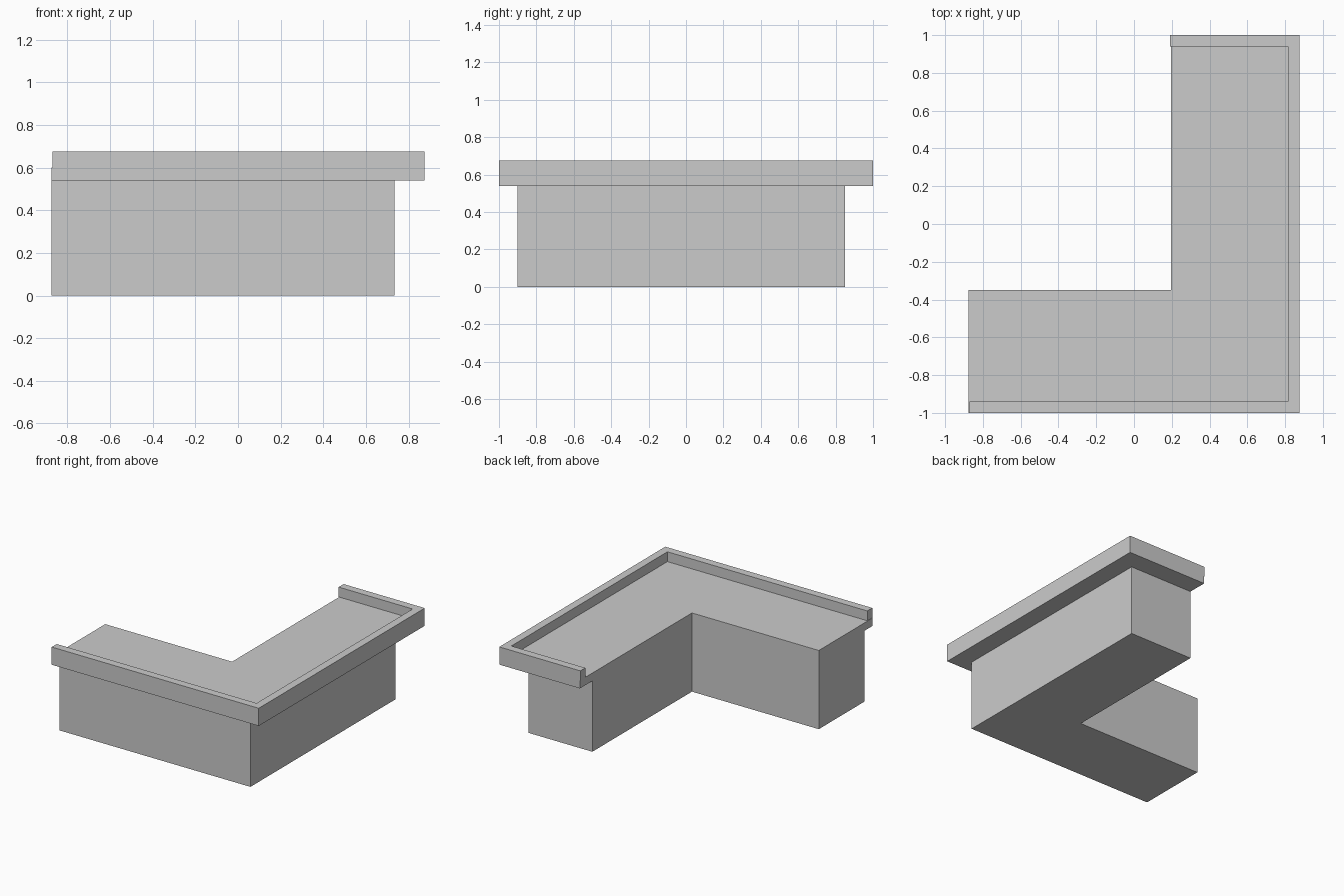
import bpy
import bmesh

if "Cube" in bpy.data.objects:
    bpy.data.objects.remove(bpy.data.objects["Cube"])


def extrude_outline(name, outline, z0, z1):
    """Extrude a counter-clockwise floor outline from z0 up to z1."""
    bm = bmesh.new()
    face = bm.faces.new([bm.verts.new((x, y, z0)) for x, y in outline])
    result = bmesh.ops.extrude_face_region(bm, geom=[face], use_keep_orig=True)
    top = [v for v in result["geom"] if isinstance(v, bmesh.types.BMVert)]
    bmesh.ops.translate(bm, verts=top, vec=(0, 0, z1 - z0))
    bmesh.ops.recalc_face_normals(bm, faces=bm.faces)
    mesh = bpy.data.meshes.new(name)
    bm.to_mesh(mesh)
    bm.free()
    obj = bpy.data.objects.new(name, mesh)
    bpy.context.collection.objects.link(obj)
    return obj


def l_outline(right, front, back):
    """L shape sharing the same left end and inner corner."""
    return [(LEFT, front), (right, front), (right, back),
            (INNER_X, back), (INNER_X, INNER_Y), (LEFT, INNER_Y)]


LEFT, RIGHT = -0.875, 0.875
INNER_X, INNER_Y = 0.195, -0.35
RIM = 0.06
BODY_TOP, SLAB_TOP, RIM_TOP = 0.54, 0.60, 0.675

# Counter body, set back under the top on the outer sides
extrude_outline("counter_body", l_outline(0.735, -0.90, 0.85), 0, BODY_TOP)

# Overhanging worktop
extrude_outline("worktop", l_outline(RIGHT, -1, 1), BODY_TOP, SLAB_TOP)

# Raised rim along the front, right and back edges
rim_left, rim_back = LEFT + 0.004, INNER_X - 0.004
extrude_outline("raised_rim", [
    (rim_left, -1), (RIGHT, -1), (RIGHT, 1), (rim_back, 1),
    (rim_back, 1 - RIM), (RIGHT - RIM, 1 - RIM),
    (RIGHT - RIM, -1 + RIM), (rim_left, -1 + RIM),
], SLAB_TOP, RIM_TOP)
